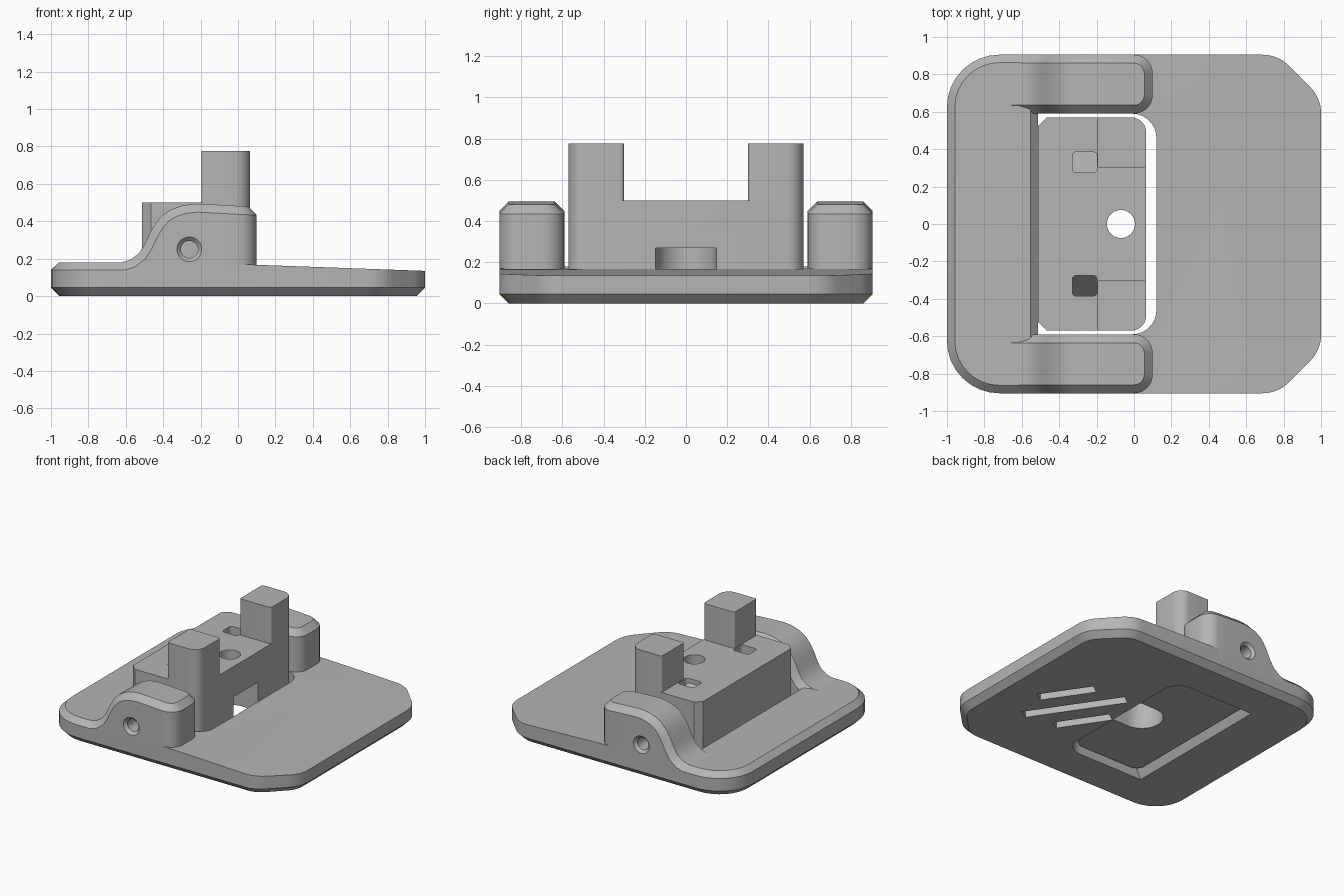
import bpy, bmesh, math
from mathutils import Vector

if "Cube" in bpy.data.objects:
    bpy.data.objects.remove(bpy.data.objects["Cube"])

grey = bpy.data.materials.new("grey plastic")
grey.diffuse_color = (0.46, 0.46, 0.46, 1)
grey.use_nodes = True
grey.node_tree.nodes["Principled BSDF"].inputs["Base Color"].default_value = grey.diffuse_color


def make(name, bm):
    bmesh.ops.recalc_face_normals(bm, faces=bm.faces)
    me = bpy.data.meshes.new(name)
    bm.to_mesh(me)
    bm.free()
    me.materials.append(grey)
    ob = bpy.data.objects.new(name, me)
    bpy.context.collection.objects.link(ob)
    return ob


def round_poly(corners, seg=8):
    """Corners are (x, y, radius), counter-clockwise."""
    out = []
    for i, (x, y, r) in enumerate(corners):
        p = Vector((x, y))
        a = (Vector(corners[i - 1][:2]) - p).normalized()
        b = (Vector(corners[(i + 1) % len(corners)][:2]) - p).normalized()
        if r == 0:
            out.append(p)
            continue
        half = a.angle(b) / 2
        c = p + (a + b).normalized() * (r / math.sin(half))
        s, e = p + a * (r / math.tan(half)) - c, p + b * (r / math.tan(half)) - c
        for k in range(seg + 1):
            t = k / seg
            w = math.pi - 2 * half
            out.append(c + (s * math.sin((1 - t) * w) + e * math.sin(t * w)) / math.sin(w))
    return out


def inset(poly, d):
    out = []
    for i, p in enumerate(poly):
        u = (p - poly[i - 1]).normalized()
        v = (poly[(i + 1) % len(poly)] - p).normalized()
        n1, n2 = Vector((-u.y, u.x)), Vector((-v.y, v.x))
        out.append(p + (n1 + n2) * (d / (1 + n1.dot(n2))))
    return out


def loft(loops):
    """Closed solid through (polygon, z) loops."""
    bm = bmesh.new()
    rings = [[bm.verts.new((p[0], p[1], z)) for p in poly] for poly, z in loops]
    n = len(rings[0])
    for a, b in zip(rings, rings[1:]):
        for i in range(n):
            j = (i + 1) % n
            bm.faces.new((a[i], a[j], b[j], b[i]))
    bm.faces.new(rings[0][::-1])
    bm.faces.new(rings[-1])
    return bm


def prism(name, poly, z0, z1):
    return make(name, loft([(poly, z0), (poly, z1)]))


def rect(x0, x1, y0, y1):
    return [(x0, y0), (x1, y0), (x1, y1), (x0, y1)]


def circle(x, y, r, n=32):
    return [(x + r * math.cos(2 * math.pi * k / n), y + r * math.sin(2 * math.pi * k / n))
            for k in range(n)]


def boolean(ob, cutters, op='DIFFERENCE'):
    for c in cutters:
        m = ob.modifiers.new("cut", 'BOOLEAN')
        m.operation, m.object, m.solver = op, c, 'EXACT'
        bpy.context.view_layer.objects.active = ob
        bpy.ops.object.modifier_apply(modifier=m.name)
    for c in cutters:
        bpy.data.objects.remove(c)


# Base plate: chamfered underside, top falling away to the right
half = [(0.77, -0.905, 0.2), (1, -0.675, 0.2)]
outline = round_poly([(-1, -0.905, 0.28)] + half +
                     [(x, -y, r) for x, y, r in half[::-1]] + [(-1, 0.905, 0.28)])
bm = loft([(inset(outline, 0.045), 0), (outline, 0.045), (outline, 0.3)])
for co, no in (((0.02, 0, 0.17), (0.0357, 0, 1)),
               ((0.02, 0, 0.17), (-0.0577, 0, 1)),
               ((0, 0, 0.14), (0, 0, 1))):
    if no[0] == 0:
        co = (-0.5, 0, 0.14)
        no = (-0.001, 0, 1)
        continue
    cut = bmesh.ops.bisect_plane(bm, geom=bm.verts[:] + bm.edges[:] + bm.faces[:],
                                 plane_co=co, plane_no=no, clear_outer=True)
    bmesh.ops.edgeloop_fill(bm, edges=[e for e in cut["geom_cut"]
                                       if isinstance(e, bmesh.types.BMEdge)])
plate = make("base_plate", bm)

# Window for the block, its lower lip, and three diagonal grooves underneath
window = prism("window_cutter", round_poly([(-0.515, -0.59, 0), (0.12, -0.59, 0.13),
                                            (0.12, 0.59, 0.13), (-0.515, 0.59, 0)]), -0.1, 0.4)
lip = make("lip_cutter", loft([(rect(-0.56, -0.5, -0.59, 0.59), -0.01),
                               (rect(-0.52, -0.5, -0.59, 0.59), 0.07)]))
cutters = [window, lip]
for off, length in ((-0.2, 0.4), (0, 0.73), (0.2, 0.4)):
    g = prism("groove_cutter", rect(-length / 2, length / 2, -0.04, 0.04), -0.05, 0.06)
    ang = math.radians(124)
    g.rotation_euler.z = ang
    g.location = (0.43 + off * math.sin(ang), -0.12 - off * math.cos(ang), 0)
    cutters.append(g)
bpy.context.view_layer.update()
boolean(plate, cutters)

# Raised rail along the left edge
rail = round_poly([(-1, -0.905, 0.28), (-0.512, -0.905, 0), (-0.512, 0.905, 0), (-1, 0.905, 0.28)])
make("left_rail", loft([(rail, 0.1), (rail, 0.14), (inset(rail, 0.042), 0.18)]))

# Side arms: S-shaped top with chamfered edges and a rounded end
C, YO, YI, R = 0.045, 0.905, 0.59, 0.1
top = [(-0.66, 0.18), (-0.62, 0.181), (-0.575, 0.195), (-0.53, 0.228), (-0.5, 0.275),
       (-0.475, 0.33), (-0.44, 0.39), (-0.4, 0.435), (-0.35, 0.466), (-0.29, 0.486),
       (-0.22, 0.494), (-0.1, 0.488), (0, 0.482)]


def arm(name, s):
    bm = bmesh.new()
    secs = []

    def section(side, tp, zs, zt):
        (xs, yo, yi), (xt, to, ti) = side, tp
        pts = [(xs, yo, 0.1), (xs, yo, zs), (xt, to, zt), (xt, ti, zt), (xs, yi, zs), (xs, yi, 0.1)]
        secs.append([bm.verts.new((x, s * y, z)) for x, y, z in pts])

    for i, (x, z) in enumerate(top):
        a, b = top[max(i - 1, 0)], top[min(i + 1, len(top) - 1)]
        t = Vector((b[0] - a[0], b[1] - a[1])).normalized()
        if i == len(top) - 1:
            t = Vector((1, 0))
        section((x + C * t.y, YO, YI), (x, YO - C, YI + C), z - C * t.x, z)
    for k in range(1, 9):
        w = math.pi / 2 * k / 8
        sn, cs = math.sin(w), math.cos(w)
        q = R - C
        section((R * sn, YO - R + R * cs, YI + R - R * cs),
                (q * sn, YO - R + q * cs, YI + R - q * cs), 0.437 - 0.004 * sn, 0.482 - 0.002 * sn)
    for a, b in zip(secs, secs[1:]):
        for i in range(6):
            j = (i + 1) % 6
            bm.faces.new((a[i], a[j], b[j], b[i]))
    e = secs[-1]
    bm.faces.new(secs[0])
    bm.faces.new((e[1], e[2], e[3], e[4]))
    bm.faces.new((e[0], e[1], e[4], e[5]))
    ob = make(name, bm)
    # Pin hole with a countersunk mouth
    pin = prism("pin_cutter", circle(0, 0, 0.046), -0.5, 0.5)
    sink = make("sink_cutter", loft([(circle(0, 0, 0.046), -0.02), (circle(0, 0, 0.076), 0.01)]))
    for c in (pin, sink):
        c.rotation_euler.x = -s * math.pi / 2
        c.location = (-0.26, s * YO, 0.25)
    bpy.context.view_layer.update()
    boolean(ob, [pin, sink])


arm("front_arm", -1)
arm("back_arm", 1)

# Centre block with two posts
body = inset(round_poly([(-0.512, -0.57, 0), (0.065, -0.57, 0.08), (0.065, 0.57, 0.08),
                         (-0.512, 0.57, 0)]), 0)
body = [p for p in body if p.x > -0.5]
body += [Vector((-0.465, 0.57)), Vector((-0.512, 0.525)), Vector((-0.512, -0.525)), Vector((-0.465, -0.57))]
block = prism("centre_block", body, 0.05, 0.5)
cutters = [prism("bore_cutter", circle(-0.07, 0, 0.075), -0.1, 0.7),
           prism("notch_cutter", rect(-0.07, 0.2, -0.147, 0.147), -0.1, 0.27),
           prism("notch_end_cutter", circle(-0.07, 0, 0.147, 48), -0.1, 0.27)]
for s in (-1, 1):
    # Small pocket whose floor slopes down outwards
    bm = loft([(round_poly([(-0.33, -0.055, 0.02), (-0.198, -0.055, 0.02),
                            (-0.198, 0.055, 0.02), (-0.33, 0.055, 0.02)], 3), z) for z in (0, 0.6)])
    for v in bm.verts:
        if v.co.z < 0.1:
            v.co.z = 0.4 - s * v.co.y * 1.2
        v.co.y += s * 0.33
    cutters.append(make("pocket_cutter", bm))
boolean(block, cutters)

for name, s in (("front_post", -1), ("back_post", 1)):
    post = round_poly([(-0.195, 0.3, 0.015), (0.065, 0.3, 0.02), (0.065, 0.57, 0.08), (-0.195, 0.57, 0.015)])
    prism(name, [(p.x, s * p.y) for p in post], 0.45, 0.775)

# Smooth the curves, keep the edges sharp
bpy.ops.object.select_all(action='DESELECT')
for ob in bpy.context.scene.objects:
    ob.select_set(True)
    bpy.context.view_layer.objects.active = ob
bpy.ops.object.shade_smooth_by_angle(angle=math.radians(25))
